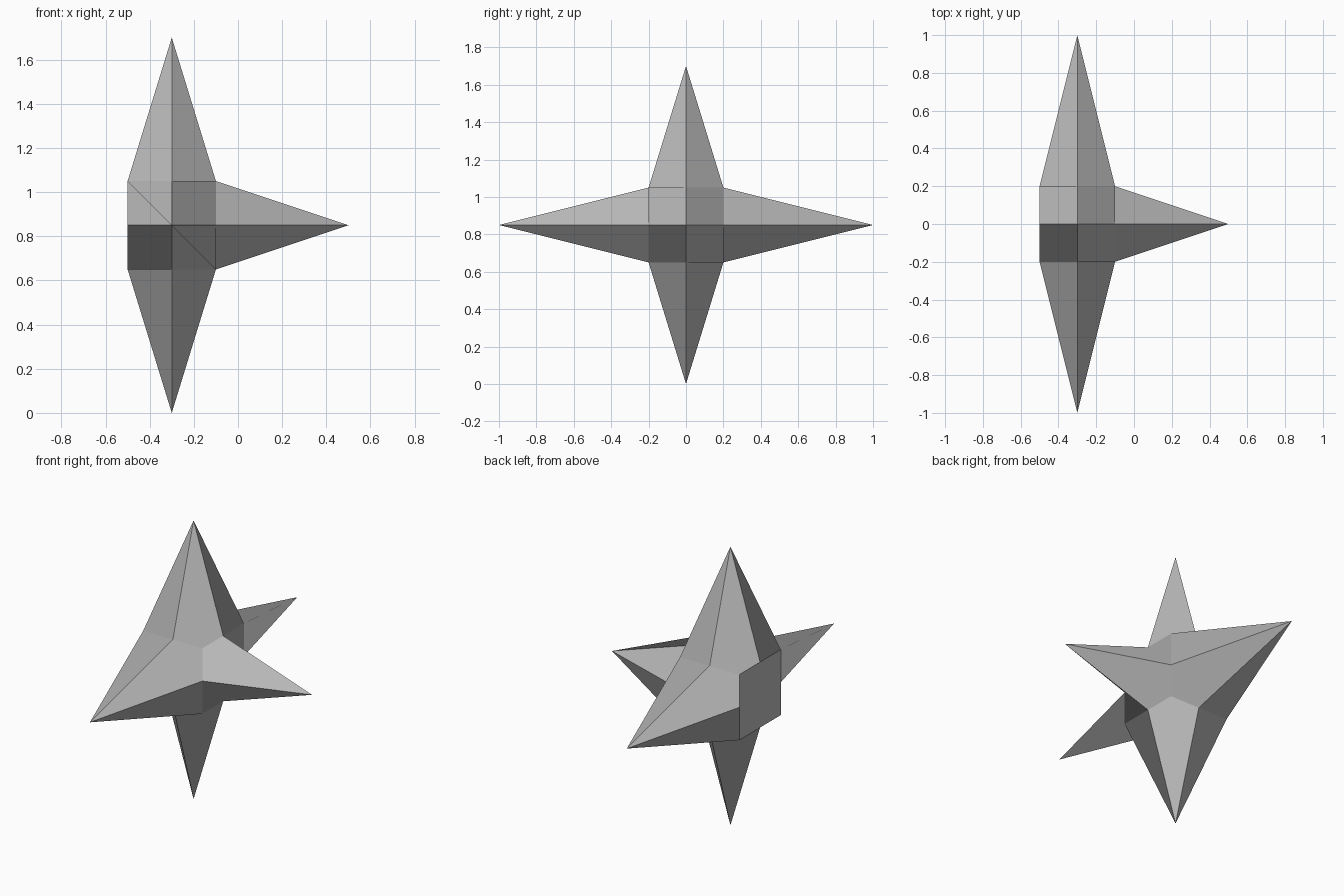
import bpy
import bmesh
from mathutils import Vector

if "Cube" in bpy.data.objects:
    bpy.data.objects.remove(bpy.data.objects["Cube"])

CENTRE = Vector((-0.3, 0.0, 0.85))
R = 0.2  # half-size of the core block

# Each side of the core: axis, direction, tip distance, sign of the quarters
# whose fold runs from the tip to the block corner
SIDES = [
    (2, 1, 0.85, 1),
    (2, -1, 0.85, -1),
    (1, 1, 1.0, 1),
    (1, -1, 1.0, -1),
    (0, 1, 0.8, -1),
    (0, -1, R, 1),      # blunt side, stays flat
]

grey = bpy.data.materials.new("grey")
grey.diffuse_color = (0.5, 0.5, 0.5, 1.0)
grey.use_nodes = True
grey.node_tree.nodes["Principled BSDF"].inputs["Base Color"].default_value = grey.diffuse_color

bm = bmesh.new()


def point(axis, along, u, v):
    p = Vector((0.0, 0.0, 0.0))
    p[axis] = along
    p[(axis + 1) % 3] = u
    p[(axis + 2) % 3] = v
    return p


# Four folded quarters per side, running from the tip to the block's edges
for axis, side, length, fold in SIDES:
    for su in (-1, 1):
        for sv in (-1, 1):
            pts = [
                point(axis, side * length, 0, 0),
                point(axis, side * R, su * R, 0),
                point(axis, side * R, su * R, sv * R),
                point(axis, side * R, 0, sv * R),
            ]
            if su * sv * side < 0:      # keep the faces pointing outwards
                pts = [pts[0], pts[3], pts[2], pts[1]]
            if su * sv != fold:         # fold between the edge midpoints
                pts = pts[1:] + pts[:1]
            bm.faces.new([bm.verts.new(p + CENTRE) for p in pts])

bmesh.ops.remove_doubles(bm, verts=bm.verts[:], dist=0.0001)

mesh = bpy.data.meshes.new("spiked_star")
bm.to_mesh(mesh)
bm.free()
mesh.materials.append(grey)
star = bpy.data.objects.new("spiked_star", mesh)
bpy.context.collection.objects.link(star)
